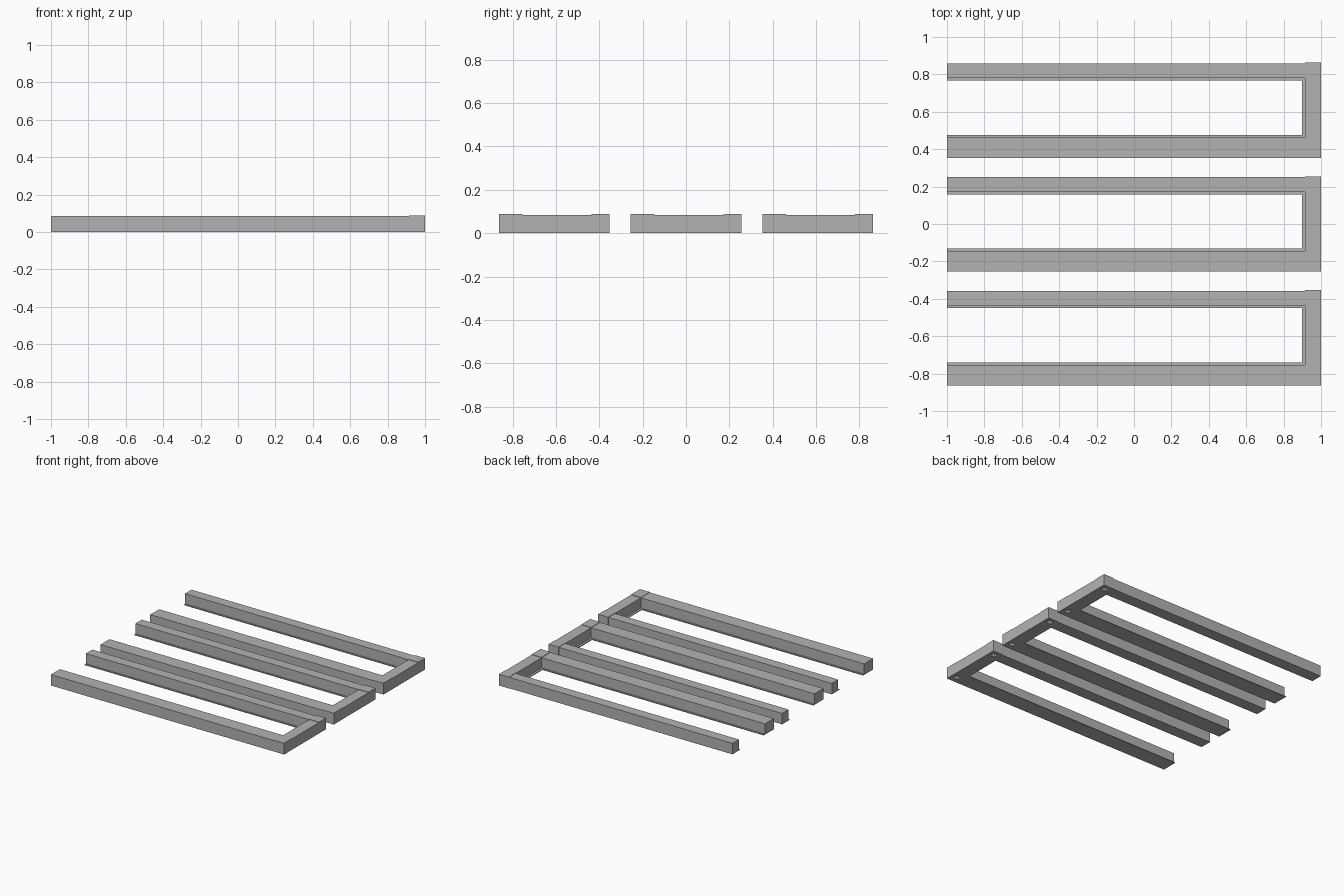
import bpy, bmesh

if "Cube" in bpy.data.objects:
    bpy.data.objects.remove(bpy.data.objects["Cube"])

grey = bpy.data.materials.new("plain grey")
grey.diffuse_color = (0.45, 0.45, 0.45, 1)
grey.use_nodes = True
grey.node_tree.nodes["Principled BSDF"].inputs["Base Color"].default_value = grey.diffuse_color

RAIL_TOP, CORNER_TOP, PLATE = 0.085, 0.088, 0.006
PITCH = 0.608
HALF = 0.255


def prism(name, outline, z0, z1):
    """Extrude a flat outline from z0 up to z1."""
    bm = bmesh.new()
    face = bm.faces.new([bm.verts.new((x, y, z0)) for x, y in outline])
    top = bmesh.ops.extrude_face_region(bm, geom=[face])["geom"]
    for v in top:
        if isinstance(v, bmesh.types.BMVert):
            v.co.z = z1
    bmesh.ops.recalc_face_normals(bm, faces=bm.faces[:])
    mesh = bpy.data.meshes.new(name)
    bm.to_mesh(mesh)
    bm.free()
    mesh.materials.append(grey)
    ob = bpy.data.objects.new(name, mesh)
    bpy.context.collection.objects.link(ob)
    return ob


def box(name, x0, x1, y0, y1, z0, z1):
    return prism(name, [(x0, y0), (x1, y0), (x1, y1), (x0, y1)], z0, z1)


def cut(ob, cutter):
    mod = ob.modifiers.new("hole", "BOOLEAN")
    mod.operation = "DIFFERENCE"
    mod.solver = "EXACT"
    mod.object = cutter
    cutter.hide_render = True
    cutter.hide_set(True)


for label, cy in (("front", -PITCH), ("middle", 0.0), ("back", PITCH)):
    lo, hi = cy - HALF, cy + HALF

    # Thin base plate whose inner edge shows as a lip
    plate = prism(label + "_base_plate", [
        (-1, lo), (1, lo), (1, hi), (0.915, hi), (0.915, hi - 0.004), (-1, hi - 0.004),
        (-1, cy + 0.159), (0.898, cy + 0.159), (0.898, cy - 0.132), (-1, cy - 0.132)],
        0, PLATE)

    # Long rails and the end bar joining them
    box(label + "_wide_rail", -1, 0.915, lo, cy - 0.146, PLATE, RAIL_TOP)
    box(label + "_narrow_rail", -1, 0.915, cy + 0.172, hi - 0.004, PLATE, RAIL_TOP)
    box(label + "_end_bar", 0.915, 1, cy - 0.146, cy + 0.172, PLATE, RAIL_TOP)

    # Corner blocks with square sockets open underneath
    near = box(label + "_near_corner", 0.915, 1, lo, cy - 0.146, PLATE, CORNER_TOP)
    far = box(label + "_far_corner", 0.915, 1, cy + 0.172, hi, PLATE, CORNER_TOP)
    for block, y in ((near, lo + 0.055), (far, hi - 0.045)):
        socket = box(block.name + "_socket_cutter", 0.938, 0.974, y - 0.018, y + 0.018,
                     -0.02, 0.07)
        cut(block, socket)
        cut(plate, socket)
